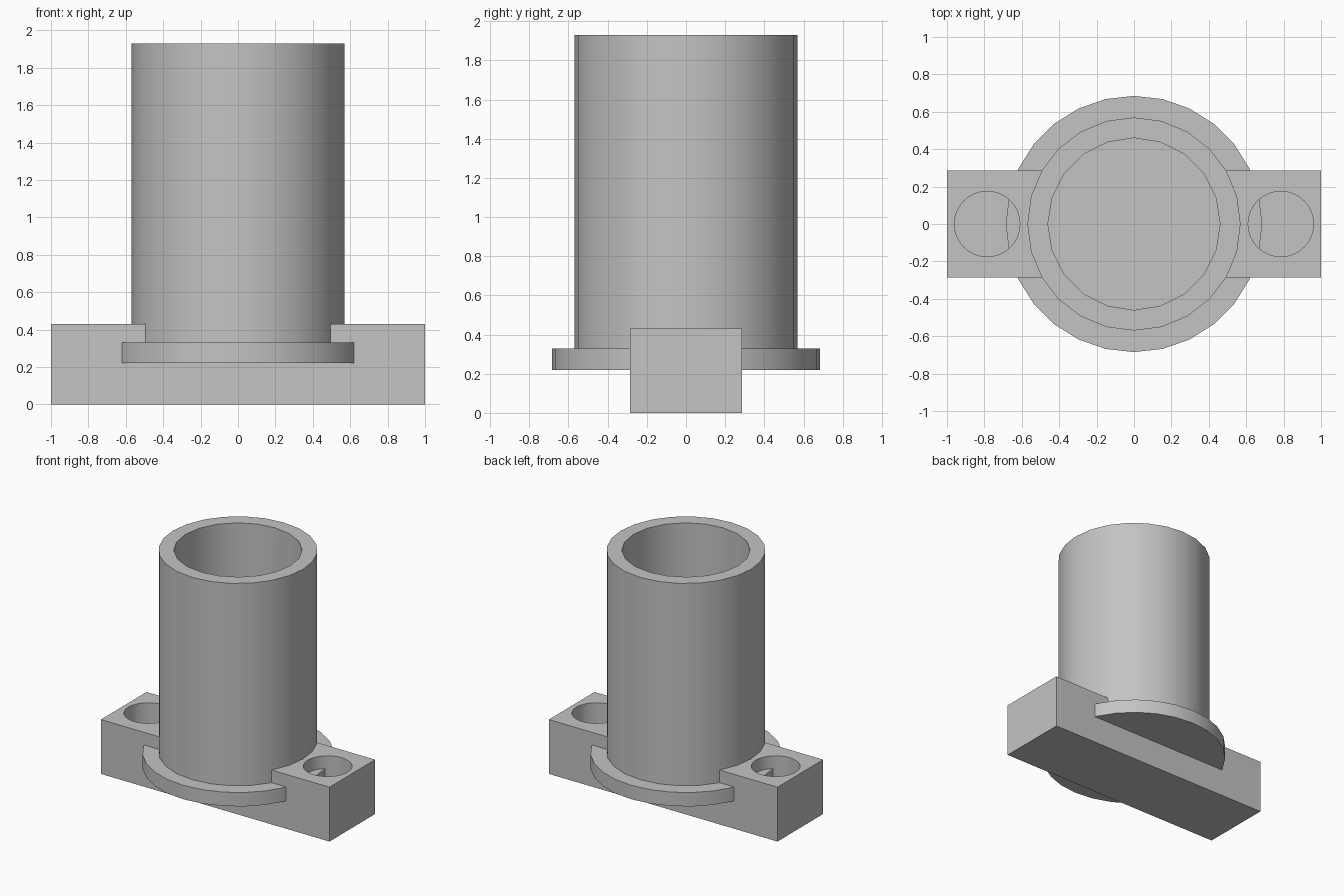
import bpy
import bmesh
import math

cube = bpy.data.objects.get("Cube")
if cube:
    bpy.data.objects.remove(cube, do_unlink=True)

# Plain grey material
grey = bpy.data.materials.new("plain_grey")
grey.use_nodes = True
colour = (0.55, 0.55, 0.55, 1)
grey.diffuse_color = colour
grey.node_tree.nodes["Principled BSDF"].inputs["Base Color"].default_value = colour

BASE_LENGTH, BASE_WIDTH, BASE_TOP = 2.0, 0.57, 0.43
FLANGE_BOTTOM, FLANGE_TOP = 0.22, 0.33
TUBE_TOP = 1.93
OUTER, INNER = 0.57, 0.46


def finish(name, bm):
    bmesh.ops.recalc_face_normals(bm, faces=bm.faces)
    mesh = bpy.data.meshes.new(name)
    bm.to_mesh(mesh)
    bm.free()
    mesh.materials.append(grey)
    obj = bpy.data.objects.new(name, mesh)
    bpy.context.collection.objects.link(obj)
    return obj


def cylinder(name, radius, bottom, top, sides, x=0):
    bm = bmesh.new()
    bmesh.ops.create_cone(bm, cap_ends=True, segments=sides, radius1=radius,
                          radius2=radius, depth=top - bottom)
    bmesh.ops.translate(bm, verts=bm.verts, vec=(x, 0, (top + bottom) / 2))
    return finish(name, bm)


def cut(target, cutter):
    mod = target.modifiers.new("cut", 'BOOLEAN')
    mod.operation = 'DIFFERENCE'
    mod.solver = 'EXACT'
    mod.object = cutter
    bpy.context.view_layer.objects.active = target
    bpy.ops.object.modifier_apply(modifier=mod.name)
    bpy.data.objects.remove(cutter, do_unlink=True)


def smooth(obj):
    bpy.ops.object.select_all(action='DESELECT')
    obj.select_set(True)
    bpy.context.view_layer.objects.active = obj
    bpy.ops.object.shade_smooth_by_angle(angle=math.radians(30))


# Mounting base with a seat for the tube and two blind bolt holes
bm = bmesh.new()
bmesh.ops.create_cube(bm, size=1)
bmesh.ops.scale(bm, verts=bm.verts, vec=(BASE_LENGTH, BASE_WIDTH, BASE_TOP))
bmesh.ops.translate(bm, verts=bm.verts, vec=(0, 0, BASE_TOP / 2))
base = finish("mounting_base", bm)
cut(base, cylinder("seat_cutter", 0.52, 0.28, 0.6, 24))
for side in (-1, 1):
    cut(base, cylinder("bolt_hole_cutter", 0.175, 0.11, 0.6, 32, side * 0.785))

# Solid round flange, which also closes the bore
flange = cylinder("flange", 0.685, FLANGE_BOTTOM, FLANGE_TOP, 28)

# Hollow tube standing on the flange
tube = cylinder("tube", OUTER, FLANGE_TOP - 0.02, TUBE_TOP, 24)
cut(tube, cylinder("bore_cutter", INNER, 0.2, TUBE_TOP + 0.1, 20))

for part in (base, flange, tube):
    smooth(part)
